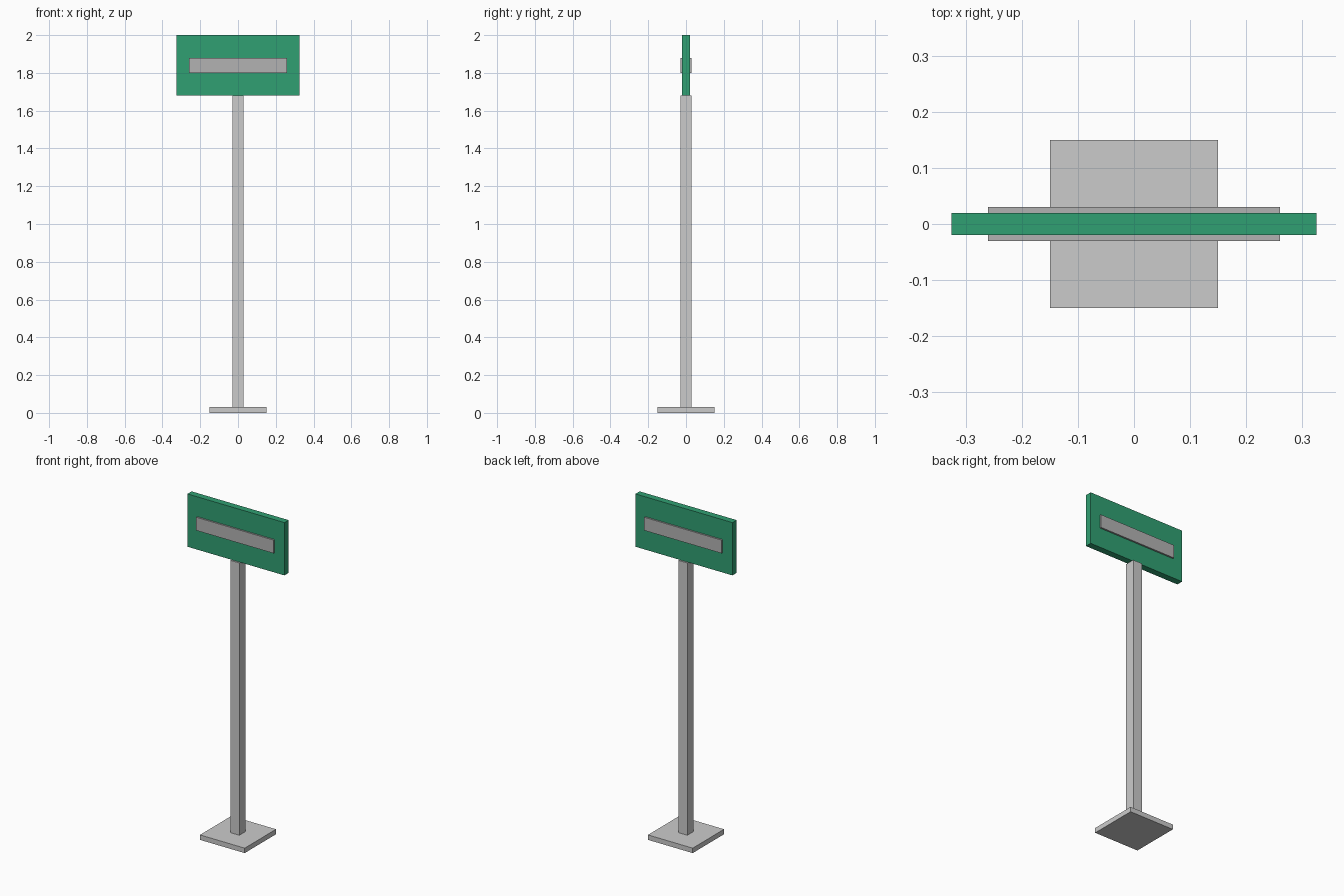
import bpy

if "Cube" in bpy.data.objects:
    bpy.data.objects.remove(bpy.data.objects["Cube"])


def material(name, rgb):
    mat = bpy.data.materials.new(name)
    mat.diffuse_color = (*rgb, 1.0)
    mat.use_nodes = True
    mat.node_tree.nodes["Principled BSDF"].inputs["Base Color"].default_value = mat.diffuse_color
    return mat


def box(name, x, y, z, mat=None):
    """Axis-aligned box from (min, max) ranges."""
    ranges = (x, y, z)
    bpy.ops.mesh.primitive_cube_add(size=1, location=[(a + b) / 2 for a, b in ranges])
    obj = bpy.context.object
    obj.name = name
    obj.scale = [b - a for a, b in ranges]
    bpy.ops.object.transform_apply(location=False, rotation=False, scale=True)
    if mat:
        obj.data.materials.append(mat)
    return obj


green = material("sign_green", (0.03, 0.35, 0.17))
light = material("strip_light_grey", (0.45, 0.45, 0.45))

# Foot plate and square post
box("base_plate", (-0.15, 0.15), (-0.15, 0.15), (0, 0.03))
box("post", (-0.03, 0.03), (-0.03, 0.03), (0.03, 1.68))

# Sign board
box("sign_board", (-0.325, 0.325), (-0.02, 0.02), (1.68, 2.0), green)

# Raised strip on both faces of the board
for side, y in (("front", (-0.03, -0.02)), ("back", (0.02, 0.03))):
    box(side + "_strip", (-0.26, 0.26), y, (1.80, 1.88), light)
